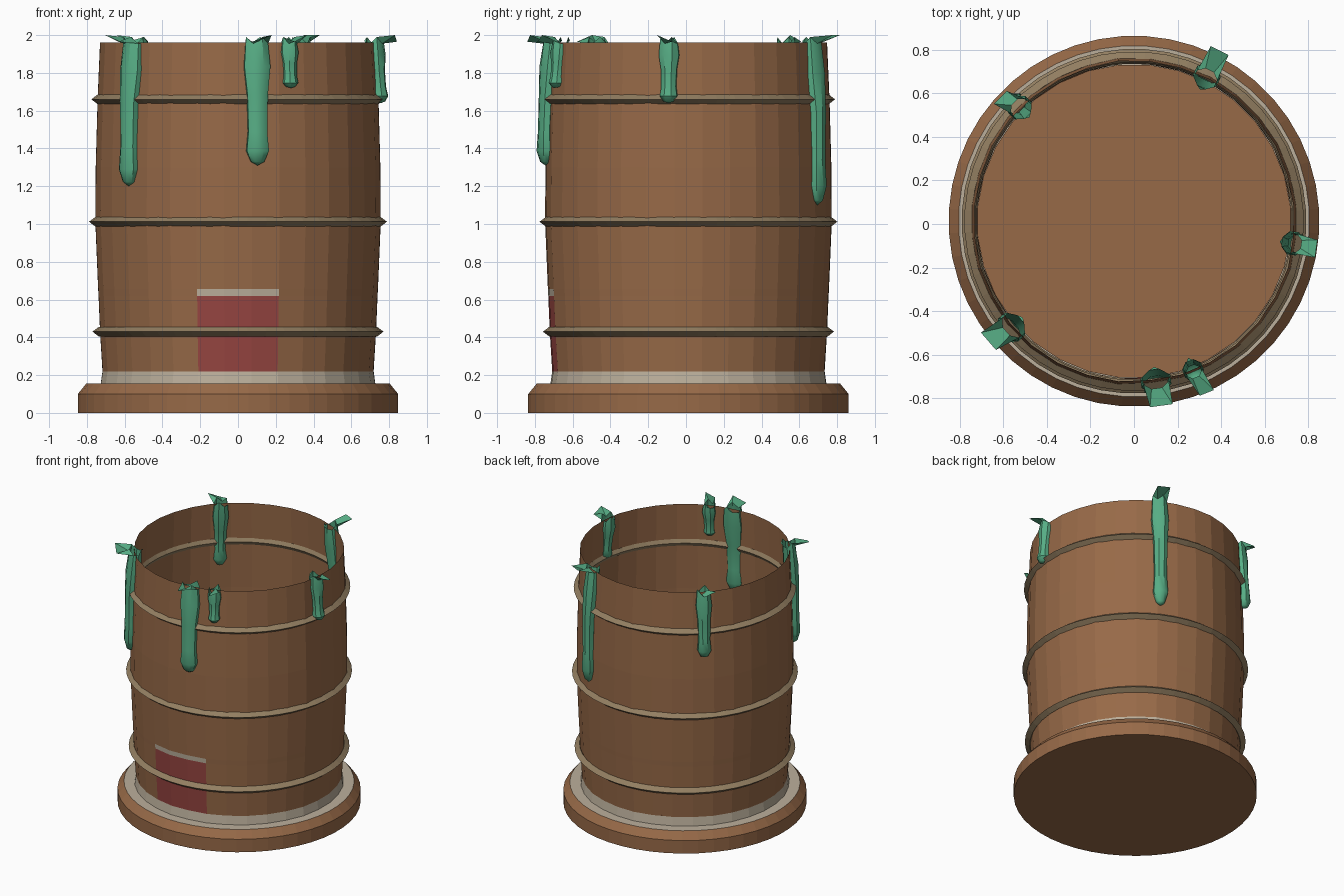
import bpy, bmesh, math, random
from mathutils import Vector

random.seed(4)
cube = bpy.data.objects.get("Cube")
if cube:
    bpy.data.objects.remove(cube)

CY = 0.013  # barrel axis in y


def material(name, rgb):
    m = bpy.data.materials.new(name)
    m.use_nodes = True
    m.diffuse_color = (*rgb, 1)
    bsdf = next(n for n in m.node_tree.nodes if n.type == 'BSDF_PRINCIPLED')
    bsdf.inputs["Base Color"].default_value = (*rgb, 1)
    bsdf.inputs["Roughness"].default_value = 0.8
    return m


brown = material("wood brown", (0.31, 0.143, 0.064))
cream = material("cream", (0.50, 0.43, 0.33))
red = material("label red", (0.31, 0.06, 0.053))
tan = material("hoop tan", (0.29, 0.21, 0.12))
green = material("slime green", (0.095, 0.42, 0.235))


def finish(name, bm, mats, smooth=False):
    bmesh.ops.recalc_face_normals(bm, faces=bm.faces)
    me = bpy.data.meshes.new(name)
    bm.to_mesh(me)
    bm.free()
    for m in mats:
        me.materials.append(m)
    for p in me.polygons:
        p.use_smooth = smooth
    ob = bpy.data.objects.new(name, me)
    bpy.context.collection.objects.link(ob)
    return ob


def lathe(profile, sides, jitter=0.0, closed=False):
    """Spin (radius, z) points about the barrel axis; sides straddle the front."""
    bm = bmesh.new()
    rings = []
    offsets = [random.uniform(-jitter, jitter) for _ in range(sides)]
    for r, z in profile:
        ring = []
        for i in range(sides):
            a = math.tau * (i + 0.5) / sides - math.pi / 2
            rr = r + offsets[i]
            ring.append(bm.verts.new((rr * math.cos(a), CY + rr * math.sin(a), z)))
        rings.append(ring)
    pairs = list(zip(rings, rings[1:]))
    if closed:
        pairs.append((rings[-1], rings[0]))
    for low, high in pairs:
        for i in range(sides):
            j = (i + 1) % sides
            bm.faces.new((low[i], low[j], high[j], high[i]))
    return bm, rings


# Base plinth with a cream ledge on top
bm, rings = lathe([(0.85, 0), (0.85, 0.1), (0.805, 0.155), (0.70, 0.155)], 48)
bm.faces.new(rings[0])
bm.faces.new(rings[-1])
for f in bm.faces:
    if all(v.co.z > 0.15 for v in f.verts):
        f.material_index = 1
finish("base", bm, [brown, cream])

# Open barrel wall: cream foot band, red label and its pale top strip
wall = [(0.732, 0.15), (0.722, 0.22), (0.735, 0.43), (0.743, 0.62), (0.745, 0.655),
        (0.76, 1.01), (0.758, 1.3), (0.748, 1.66), (0.735, 1.96)]
bm, rings = lathe(wall, 32, jitter=0.003)
for f in bm.faces:
    c = f.calc_center_median()
    on_label = c.y < 0 and abs(c.x) < 0.2
    if c.z < 0.22:
        f.material_index = 1
    elif on_label and c.z < 0.62:
        f.material_index = 2
    elif on_label and c.z < 0.655:
        f.material_index = 1
finish("barrel_wall", bm, [brown, cream, red])

# Inner floor
bm, rings = lathe([(0.72, 0.225)], 32)
bm.faces.new(rings[0])
finish("inner_floor", bm, [brown])

# Diamond-section hoops
for name, r, z in (("lower", 0.738, 0.43), ("middle", 0.756, 1.012), ("upper", 0.744, 1.66)):
    bm, _ = lathe([(r + 0.034, z), (r, z + 0.026), (r - 0.016, z), (r, z - 0.026)], 48, closed=True)
    finish(name + "_hoop", bm, [tan])


def drip(name, x, y, tip, width, flap, skew):
    """Hollow slime drip through the rim, with a flap lying outward over the edge."""
    out = Vector((x, y - CY, 0)).normalized()
    side = Vector((-out.y, out.x, 0))
    axis = Vector((0, CY, 0))
    length = 1.95 - tip
    # fraction down the drip, relative width
    shape = [(0, 0.85), (0.18, 1.0), (0.42, 0.78), (0.72, 0.72), (0.88, 0.85), (0.97, 0.5)]
    sides = 8
    bm = bmesh.new()
    rings = []
    for t, w in shape:
        z = 1.95 - t * length
        centre = axis + out * (0.73 + 0.035 * min(1, (1.95 - z) / 0.35))
        ring = []
        for i in range(sides):
            a = math.tau * (i + 0.5) / sides
            p = centre + out * (math.cos(a) * min(width, 0.055) * w) + side * (math.sin(a) * width * w)
            p.z = z
            if t == 0:
                p.z += 0.04 if i % 3 == 0 else 0.005
            ring.append(bm.verts.new(p))
        rings.append(ring)
    for a, b in zip(rings, rings[1:]):
        for i in range(sides):
            j = (i + 1) % sides
            bm.faces.new((a[i], a[j], b[j], b[i]))
    end = axis + out * 0.765
    end.z = tip
    point = bm.verts.new(end)
    for i in range(sides):
        bm.faces.new((rings[-1][i], rings[-1][(i + 1) % sides], point))
    # flap off the outer top edge
    top = rings[0]
    far = []
    for s in (-0.7, 0.7):
        p = axis + out * (0.735 + flap) + side * (s * width + skew)
        p.z = 1.965 + (0.035 if s * skew >= 0 else 0)
        far.append(bm.verts.new(p))
    bm.faces.new((top[sides - 2], far[0], top[sides - 1]))
    bm.faces.new((top[sides - 1], far[0], far[1], top[0]))
    bm.faces.new((top[0], far[1], top[1]))
    # ragged lip leaning into the barrel
    lip = axis + out * 0.675
    lip.z = 1.97
    lip_vert = bm.verts.new(lip)
    bm.faces.new((top[3], top[4], lip_vert))
    ob = finish(name, bm, [green], smooth=True)
    bpy.ops.object.select_all(action='DESELECT')
    ob.select_set(True)
    bpy.context.view_layer.objects.active = ob
    bpy.ops.object.shade_smooth_by_angle(angle=math.radians(40))


drip("front_right_drip", -0.57, -0.48, 1.2, 0.075, 0.13, -0.02)
drip("front_drip", 0.10, -0.72, 1.31, 0.075, 0.12, 0.01)
drip("front_small_drip", 0.275, -0.68, 1.72, 0.05, 0.12, 0.02)
drip("left_drip", 0.74, -0.09, 1.64, 0.058, 0.11, -0.01)
drip("back_left_drip", 0.335, 0.68, 1.1, 0.065, 0.14, 0.0)
drip("back_right_drip", -0.53, 0.54, 1.47, 0.06, 0.1, 0.03)
